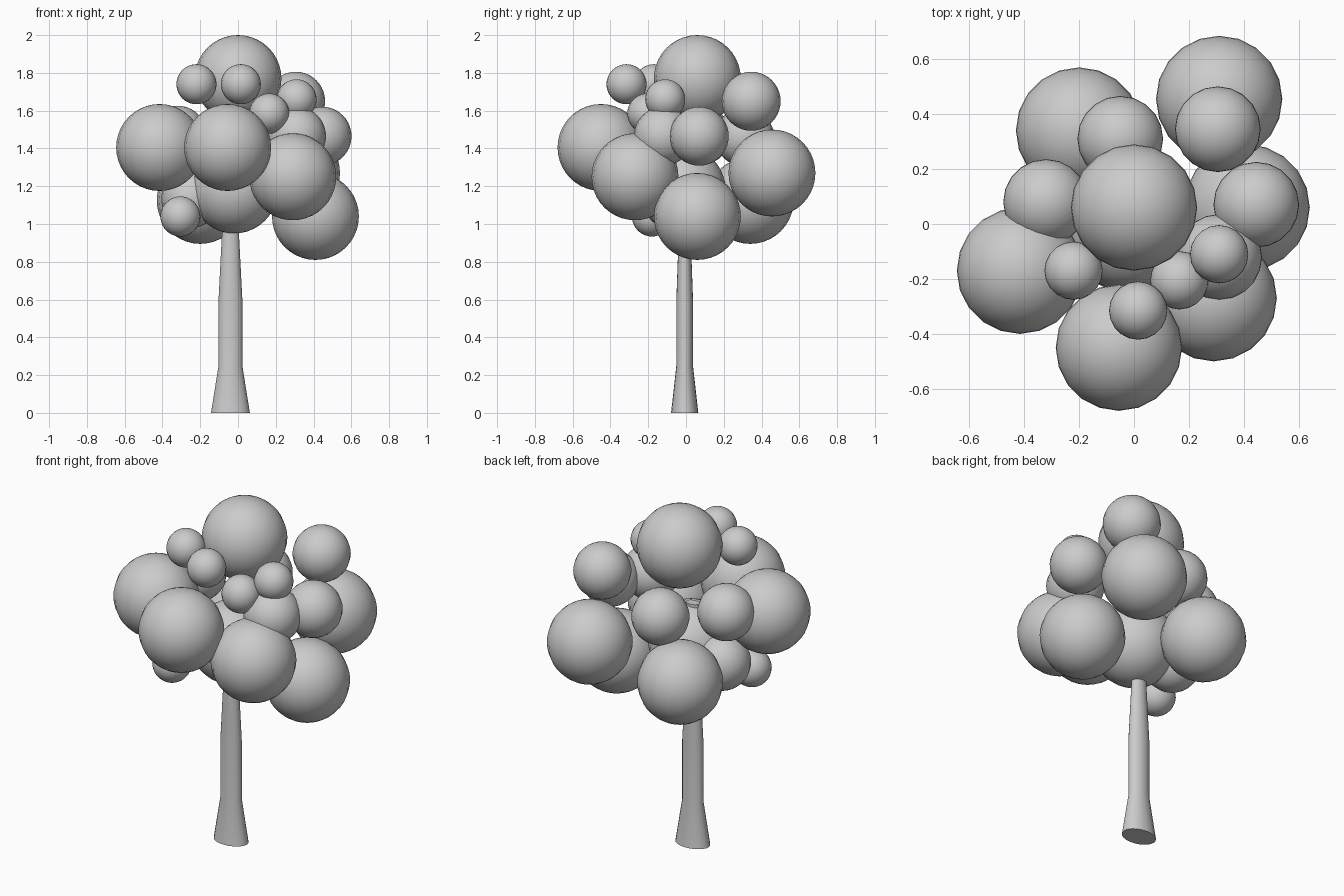
import bpy, bmesh, math

if "Cube" in bpy.data.objects:
    bpy.data.objects.remove(bpy.data.objects["Cube"])


def finish(bm, name):
    bmesh.ops.recalc_face_normals(bm, faces=bm.faces)
    me = bpy.data.meshes.new(name)
    bm.to_mesh(me)
    bm.free()
    ob = bpy.data.objects.new(name, me)
    bpy.context.collection.objects.link(ob)
    bpy.ops.object.select_all(action='DESELECT')
    ob.select_set(True)
    bpy.context.view_layer.objects.active = ob
    bpy.ops.object.shade_smooth_by_angle(angle=math.radians(40))
    return ob


# Trunk: oval rings, flared at the root, tapering into the crown
SIDES = 20
bm = bmesh.new()
rings = []
for z, r in [(0, 0.103), (0.25, 0.063), (0.6, 0.063), (0.95, 0.045), (1.42, 0.04)]:
    rings.append([bm.verts.new((-0.04 + r * math.cos(a), -0.007 + 0.7 * r * math.sin(a), z))
                  for a in (2 * math.pi * i / SIDES for i in range(SIDES))])
for lo, hi in zip(rings, rings[1:]):
    for i in range(SIDES):
        j = (i + 1) % SIDES
        bm.faces.new((lo[i], lo[j], hi[j], hi[i]))
bm.faces.new(rings[0])
bm.faces.new(rings[-1])
finish(bm, "trunk")

# Foliage balls in three sizes
foliage = {
    "large": (0.23, [(0, 0.06, 1.77), (-0.415, -0.17, 1.405), (-0.055, -0.45, 1.405),
                     (0.29, -0.27, 1.25), (0.41, 0.06, 1.04), (0.31, 0.455, 1.27),
                     (-0.2, 0.34, 1.125), (-0.02, -0.02, 1.18)]),
    "medium": (0.156, [(0.305, 0.345, 1.65), (0.445, 0.07, 1.465), (-0.05, 0.31, 1.46),
                       (-0.32, 0.08, 1.47), (0.31, -0.12, 1.465), (-0.25, 0.02, 1.135)]),
    "small": (0.106, [(-0.22, -0.17, 1.74), (0.015, -0.315, 1.74), (0.165, -0.205, 1.585),
                      (0.31, -0.11, 1.66), (-0.305, -0.18, 1.04)]),
}
for size, (radius, centres) in foliage.items():
    for n, centre in enumerate(centres, 1):
        bm = bmesh.new()
        bmesh.ops.create_uvsphere(bm, u_segments=20, v_segments=20, radius=radius)
        finish(bm, f"foliage_{size}_{n}").location = centre
